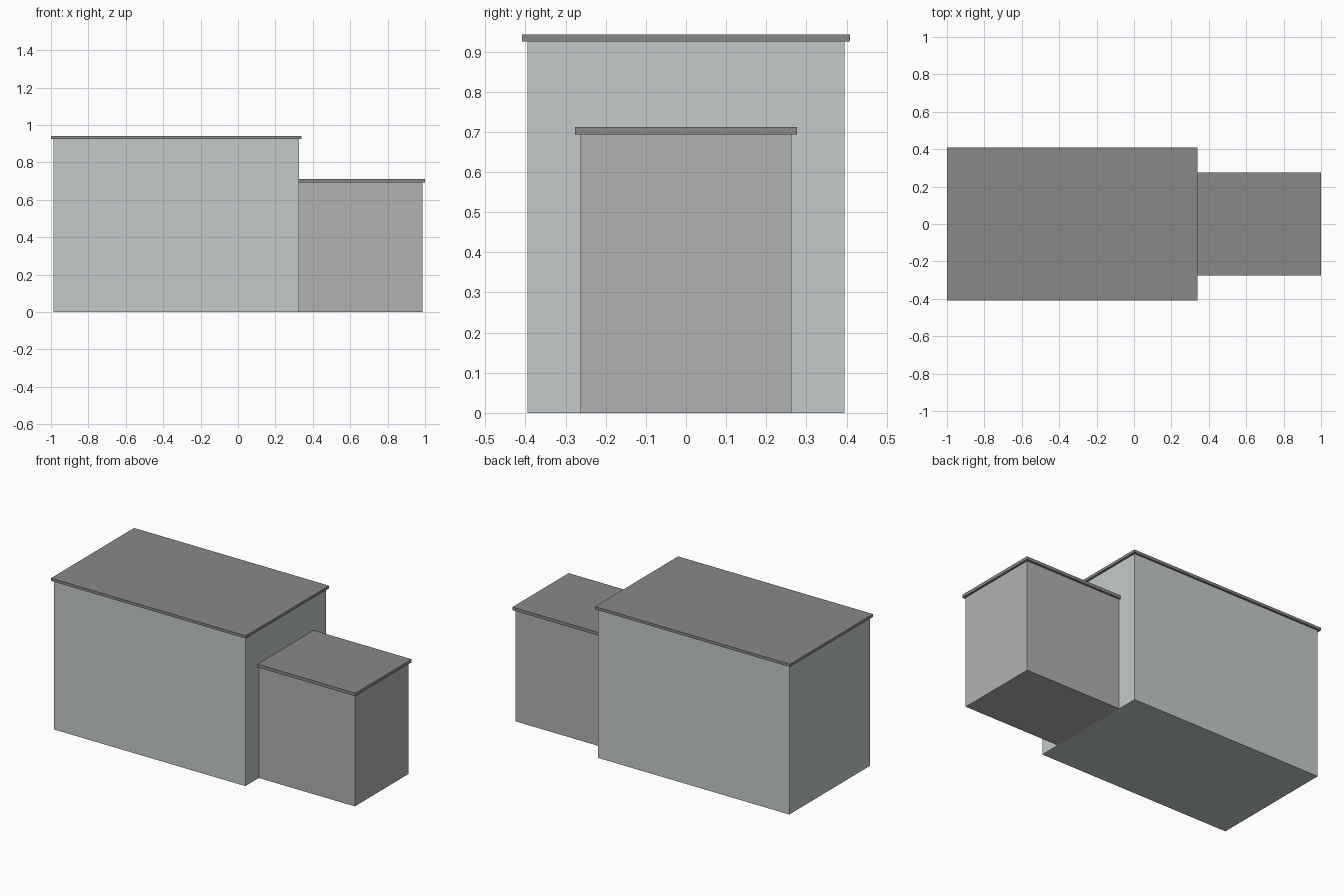
import bpy

if "Cube" in bpy.data.objects:
    bpy.data.objects.remove(bpy.data.objects["Cube"])


def material(name, rgb):
    mat = bpy.data.materials.new(name)
    mat.diffuse_color = (*rgb, 1)
    mat.use_nodes = True
    mat.node_tree.nodes["Principled BSDF"].inputs["Base Color"].default_value = mat.diffuse_color
    return mat


def box(name, x0, x1, half_y, z0, z1, mat):
    bpy.ops.mesh.primitive_cube_add(size=1, location=((x0 + x1) / 2, 0, (z0 + z1) / 2))
    obj = bpy.context.object
    obj.name = name
    obj.scale = (x1 - x0, 2 * half_y, z1 - z0)
    bpy.ops.object.transform_apply(location=False, rotation=False, scale=True)
    obj.data.materials.append(mat)


def block(name, x0, x1, half_y, wall_top, roof_top, wall_mat, roof_mat, overhang=0.013):
    # walls with a thin flat roof slab overhanging on every side
    box(name + "_walls", x0, x1, half_y, 0, wall_top, wall_mat)
    box(name + "_roof", x0 - overhang, x1 + overhang, half_y + overhang,
        wall_top, roof_top, roof_mat)


pale = material("pale_wall", (0.55, 0.59, 0.59))
grey = material("grey_wall", (0.44, 0.44, 0.44))
dark = material("roof_grey", (0.25, 0.25, 0.25))

# tall main building and the lower annex on its right end
block("main_building", -0.987, 0.327, 0.395, 0.925, 0.942, pale, dark)
block("annex", 0.327, 0.987, 0.263, 0.693, 0.712, grey, dark)
